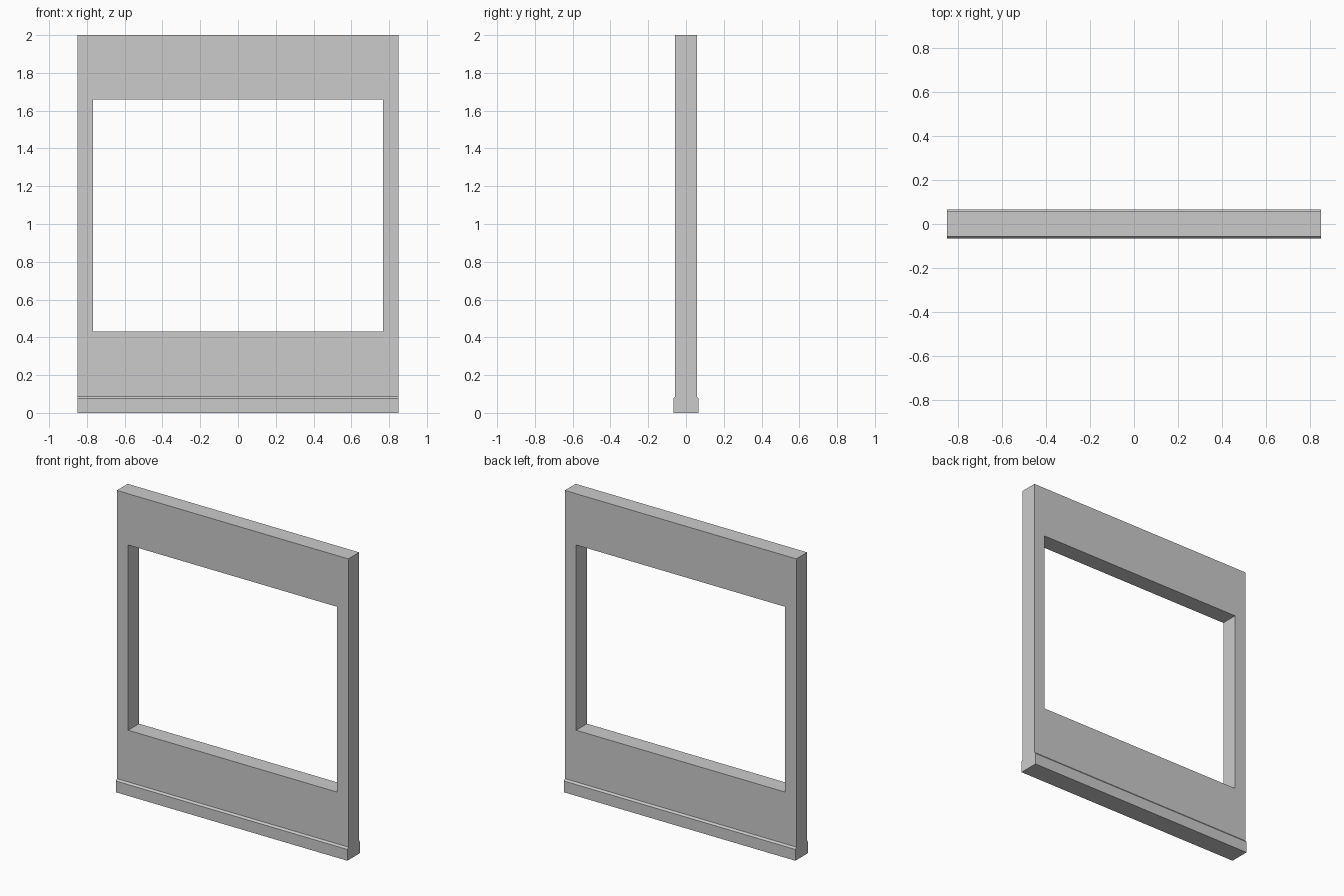
import bpy, bmesh

if "Cube" in bpy.data.objects:
    bpy.data.objects.remove(bpy.data.objects["Cube"])

HALF_W = 0.85
WALL_Y, BASE_Y = 0.057, 0.067


def extrude_profile(name, profile, half_width):
    """Sweep a closed (y, z) profile along x, centred on x = 0."""
    bm = bmesh.new()
    face = bm.faces.new([bm.verts.new((-half_width, y, z)) for y, z in profile])
    ext = bmesh.ops.extrude_face_region(bm, geom=[face], use_keep_orig=True)
    moved = [v for v in ext["geom"] if isinstance(v, bmesh.types.BMVert)]
    bmesh.ops.translate(bm, verts=moved, vec=(2 * half_width, 0, 0))
    bmesh.ops.recalc_face_normals(bm, faces=bm.faces)
    mesh = bpy.data.meshes.new(name)
    bm.to_mesh(mesh)
    bm.free()
    obj = bpy.data.objects.new(name, mesh)
    bpy.context.collection.objects.link(obj)
    return obj


# Wall panel with a chamfered skirting on both sides
half = [(BASE_Y, 0), (BASE_Y, 0.075), (WALL_Y, 0.087), (WALL_Y, 2.0)]
profile = half + [(-y, z) for y, z in reversed(half)]
wall = extrude_profile("window_wall", profile, HALF_W)

# Window opening
z0, z1 = 0.43, 1.66
cutter = extrude_profile("opening_cutter",
                         [(-0.2, z0), (0.2, z0), (0.2, z1), (-0.2, z1)], 0.767)
cutter.hide_render = True
cutter.hide_set(True)
cut = wall.modifiers.new("window_opening", 'BOOLEAN')
cut.operation = 'DIFFERENCE'
cut.solver = 'EXACT'
cut.object = cutter

# Apply the cut and drop the helper
bpy.context.view_layer.objects.active = wall
wall.select_set(True)
bpy.ops.object.modifier_apply(modifier=cut.name)
bpy.data.objects.remove(cutter)
